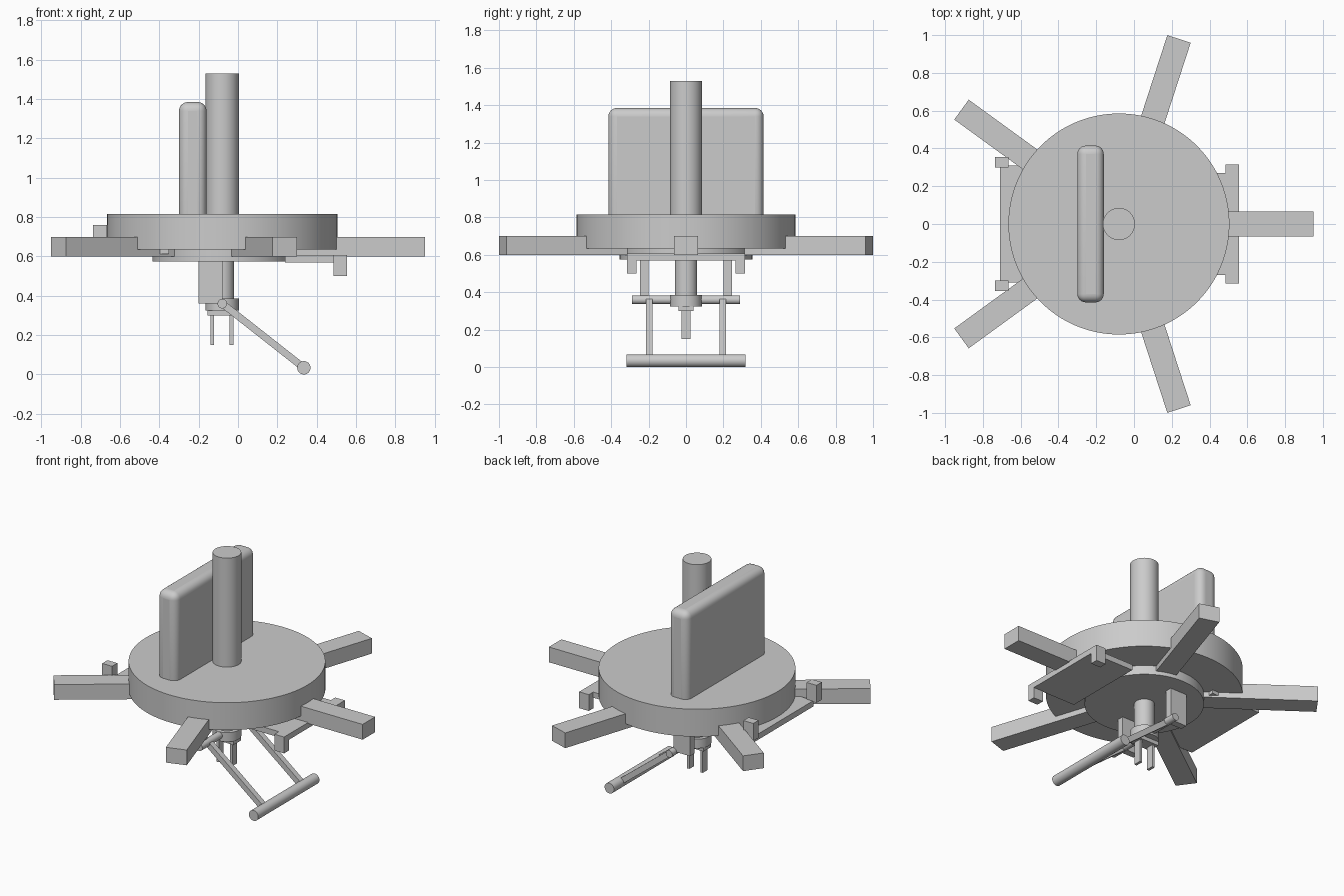
import bpy, math
from mathutils import Vector

if "Cube" in bpy.data.objects:
    bpy.data.objects.remove(bpy.data.objects["Cube"])

CX = -0.08  # axis of the round body

grey = bpy.data.materials.new("plain_grey")
grey.diffuse_color = (0.6, 0.6, 0.6, 1)
grey.use_nodes = True
grey.node_tree.nodes["Principled BSDF"].inputs["Base Color"].default_value = grey.diffuse_color


def finish(ob, name):
    ob.name = name
    ob.data.materials.append(grey)
    return ob


def box(name, x, y, z, bevel=0):
    """Box from (min, max) ranges."""
    r = (x, y, z)
    bpy.ops.mesh.primitive_cube_add(size=1, location=[(a + b) / 2 for a, b in r])
    ob = bpy.context.object
    ob.scale = [b - a for a, b in r]
    bpy.ops.object.transform_apply(location=False, rotation=False, scale=True)
    if bevel:
        m = ob.modifiers.new("rounding", 'BEVEL')
        m.width, m.segments = bevel, 6
        bpy.ops.object.shade_smooth_by_angle(angle=math.radians(35))
    return finish(ob, name)


def rod(name, a, b, r, sides=64):
    """Cylinder between two points."""
    a, b = Vector(a), Vector(b)
    d = b - a
    bpy.ops.mesh.primitive_cylinder_add(
        vertices=sides, radius=r, depth=d.length, location=(a + b) / 2,
        rotation=d.to_track_quat('Z', 'Y').to_euler())
    bpy.ops.object.shade_smooth_by_angle(angle=math.radians(35))
    return finish(bpy.context.object, name)


def upright(name, r, z0, z1, sides=64):
    return rod(name, (CX, 0, z0), (CX, 0, z1), r, sides)


# Main body, mast and back panel
upright("main_disc", 0.585, 0.635, 0.815, 128)
upright("lower_disc", 0.355, 0.575, 0.64, 96)
upright("mast", 0.085, 0.80, 1.53)
box("back_panel", (-0.30, -0.16), (-0.415, 0.415), (0.72, 1.385), 0.045)

# Five radial arms
for i in range(5):
    arm = box("radial_arm", (0.345, 1.03), (-0.065, 0.065), (0.60, 0.70))
    ang = math.radians(72 * i)
    c = arm.location.x
    arm.location.x = CX + c * math.cos(ang)
    arm.location.y = c * math.sin(ang)
    arm.rotation_euler.z = ang

# Side plates
box("right_plate", (0.24, 0.555), (-0.27, 0.27), (0.57, 0.607))
box("left_plate", (-0.71, -0.35), (-0.31, 0.31), (0.612, 0.65))

# Hub under the disc
upright("hub_shaft", 0.06, 0.37, 0.58)
upright("hub_collar", 0.085, 0.325, 0.385)
box("hub_foot", (-0.155, -0.005), (-0.04, 0.04), (0.30, 0.33))
for x in (-0.13, -0.033):
    box("prong", (x - 0.009, x + 0.009), (-0.025, 0.025), (0.15, 0.31))

# Swinging frame with its pivot and end roller
pivot, end = (CX, 0.36), (0.335, 0.034)
rod("pivot_rod", (pivot[0], -0.29, pivot[1]), (pivot[0], 0.29, pivot[1]), 0.024, 32)
rod("end_roller", (end[0], -0.317, end[1]), (end[0], 0.317, end[1]), 0.034, 32)
dx, dz = end[0] - pivot[0], end[1] - pivot[1]
half = math.hypot(dx, dz) / 2

# Parts repeated on both sides
for s in (-1, 1):
    def side(a, b):
        return tuple(sorted((s * a, s * b)))
    box("right_plate_lug", (0.485, 0.555), side(0.265, 0.315), (0.50, 0.607))
    box("left_plate_lug", (-0.737, -0.665), side(0.30, 0.355), (0.645, 0.76))
    box("pivot_bracket", (-0.20, CX), side(0.20, 0.245), (0.36, 0.58))
    bar = box("frame_bar", (-half, half), side(0.178, 0.215), (-0.018, 0.018))
    bar.location.x = (pivot[0] + end[0]) / 2
    bar.location.z = (pivot[1] + end[1]) / 2
    bar.rotation_euler.y = math.atan2(-dz, dx)
